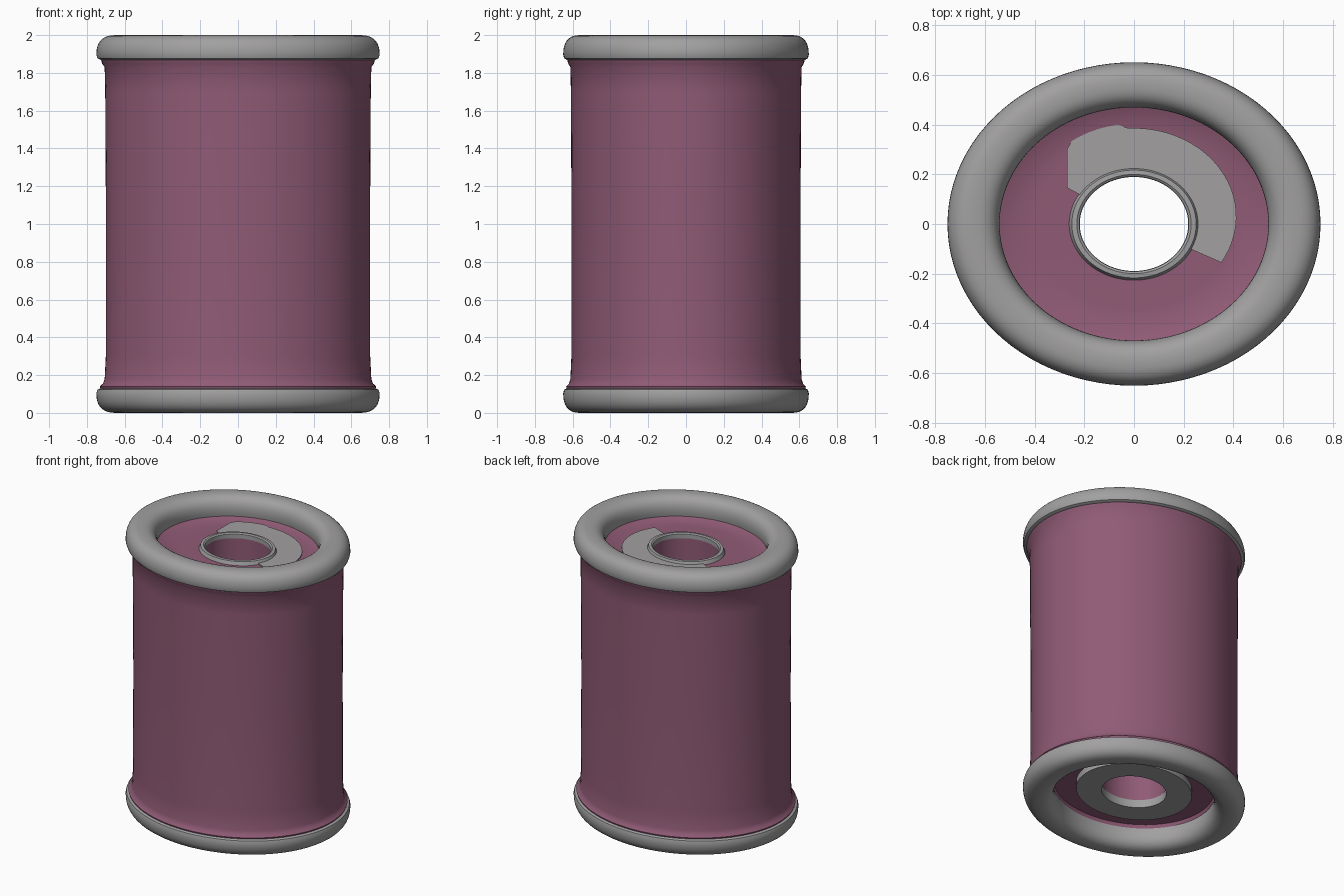
import bpy, bmesh, math

cube = bpy.data.objects.get("Cube")
if cube:
    bpy.data.objects.remove(cube, do_unlink=True)

SEGMENTS = 96
SQUASH = 0.867  # depth of the oval relative to its width


def material(name, color):
    mat = bpy.data.materials.new(name)
    mat.use_nodes = True
    mat.diffuse_color = color
    bsdf = mat.node_tree.nodes["Principled BSDF"]
    bsdf.inputs["Base Color"].default_value = color
    bsdf.inputs["Roughness"].default_value = 0.8
    return mat


pink = material("dusty_pink", (0.28, 0.105, 0.18, 1))
grey = material("warm_grey", (0.36, 0.352, 0.352, 1))


def oval(radius, angle, z):
    return (radius * math.cos(angle), SQUASH * radius * math.sin(angle), z)


def finish(name, bm, mat):
    bmesh.ops.recalc_face_normals(bm, faces=bm.faces)
    mesh = bpy.data.meshes.new(name)
    bm.to_mesh(mesh)
    bm.free()
    mesh.materials.append(mat)
    obj = bpy.data.objects.new(name, mesh)
    bpy.context.collection.objects.link(obj)
    bpy.ops.object.select_all(action="DESELECT")
    obj.select_set(True)
    bpy.context.view_layer.objects.active = obj
    bpy.ops.object.shade_smooth_by_angle(angle=math.radians(40))


def lathe(name, profile, mat):
    """Sweep a closed (radius, z) profile around an oval."""
    bm = bmesh.new()
    rings = [[bm.verts.new(oval(r, math.tau * i / SEGMENTS, z)) for r, z in profile]
             for i in range(SEGMENTS)]
    n = len(profile)
    for i in range(SEGMENTS):
        a, b = rings[i], rings[(i + 1) % SEGMENTS]
        for j in range(n):
            k = (j + 1) % n
            bm.faces.new((a[j], b[j], b[k], a[k]))
    finish(name, bm, mat)


# Hollow wrapped body, flaring into a thin lip at each end
outer = [(0.725, 0.12), (0.732, 0.14), (0.715, 0.155), (0.706, 0.18), (0.7, 0.3),
         (0.699, 1.0), (0.703, 1.7), (0.706, 1.83), (0.72, 1.85), (0.728, 1.88)]
body = outer + [(0.56, 1.88), (0.54, 1.865), (0.4, 1.86), (0.222, 1.86),
                (0.222, 0.16), (0.54, 0.16), (0.56, 0.12)]
lathe("wrapped_body", body, pink)

# Rounded end rims, mirrored top to bottom
STEPS = 18
rim = []
for i in range(STEPS + 1):
    t = math.pi * i / STEPS
    c, s = math.cos(t), math.sin(t)
    rim.append((0.645 + 0.105 * math.copysign(abs(c) ** 0.8, c),
                1.895 + 0.105 * max(s, 0) ** 0.8))
rim += [(0.545, 1.865), (0.725, 1.868), (0.744, 1.877)]
lathe("top_rim", rim, grey)
lathe("bottom_rim", [(r, 2 - z) for r, z in rim], grey)

# Raised collar round the top of the hole
lathe("hole_collar", [(0.22, 1.85), (0.22, 1.88), (0.23, 1.887),
                      (0.25, 1.885), (0.265, 1.85)], grey)

# Flat washer round the bottom of the hole
lathe("bottom_washer", [(0.218, 0.17), (0.218, 0.115), (0.39, 0.115), (0.39, 0.17)], grey)

# Torn grey patch lying on the recessed top
bm = bmesh.new()
previous = None
for degrees in range(-27, 149, 5):
    a = math.radians(degrees)
    radius = 0.41 + 0.035 * math.sin(a)
    if degrees > 95:  # straight torn edge on one side
        radius = min(radius + 0.02, -0.27 / math.cos(a))
    pair = [bm.verts.new(oval(r, a, 1.868)) for r in (0.24, radius)]
    if previous:
        bm.faces.new((previous[0], previous[1], pair[1], pair[0]))
    previous = pair
edge = bmesh.ops.extrude_face_region(bm, geom=bm.faces[:])
bmesh.ops.translate(bm, vec=(0, 0, -0.009),
                    verts=[v for v in edge["geom"] if isinstance(v, bmesh.types.BMVert)])
finish("torn_patch", bm, grey)
